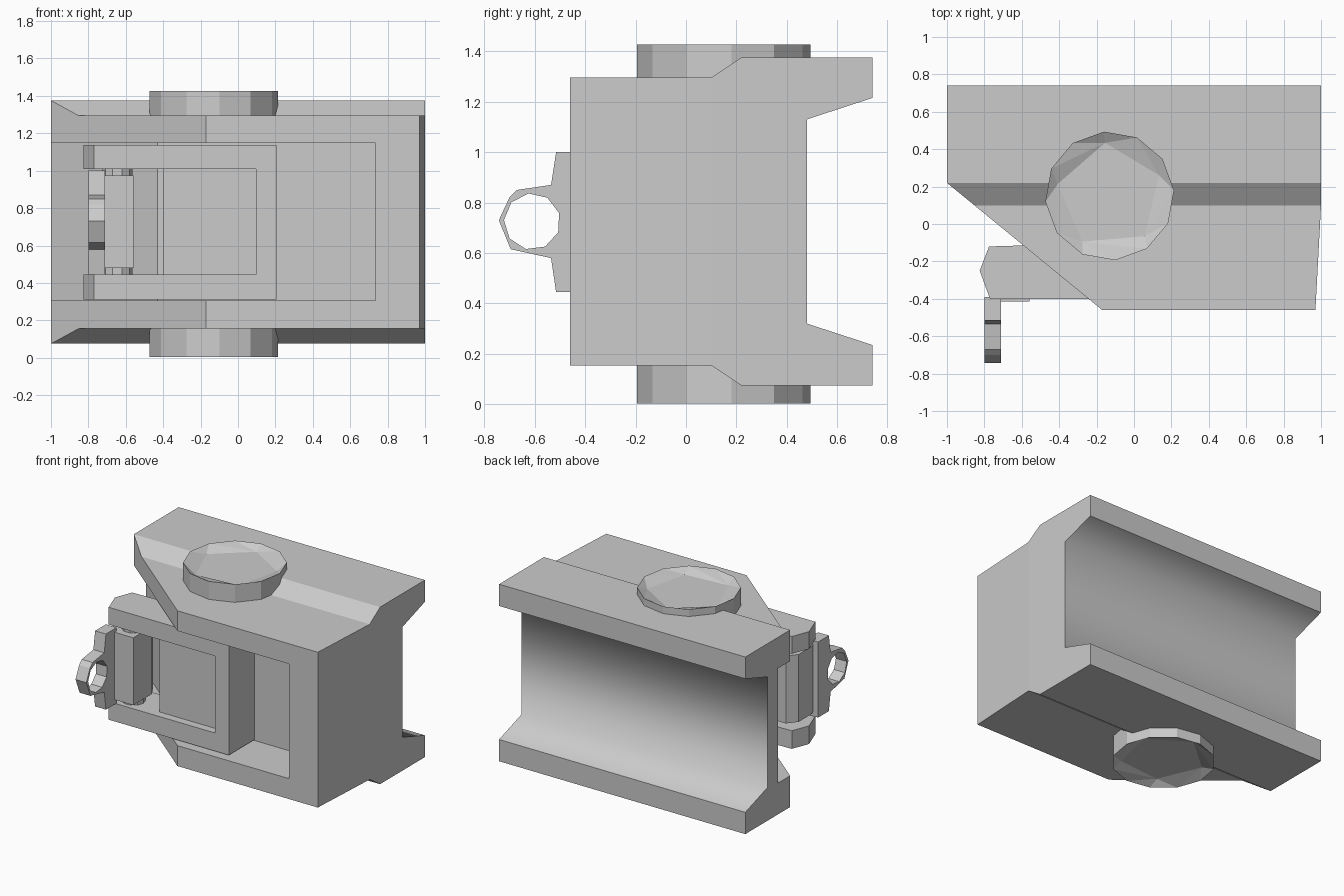
import bpy, bmesh, math
from mathutils import Vector

if "Cube" in bpy.data.objects:
    bpy.data.objects.remove(bpy.data.objects["Cube"])

MID_Z = 0.715


def to_object(name, bm):
    bmesh.ops.recalc_face_normals(bm, faces=bm.faces)
    me = bpy.data.meshes.new(name)
    bm.to_mesh(me)
    bm.free()
    ob = bpy.data.objects.new(name, me)
    bpy.context.collection.objects.link(ob)
    return ob


def prism_bm(pts, a, b, axis):
    """Extrude a 2D outline: axis 'z' uses (x, y) points, axis 'x' uses (y, z)."""
    bm = bmesh.new()
    place = (lambda p, t: (p[0], p[1], t)) if axis == 'z' else (lambda p, t: (t, p[0], p[1]))
    lo = [bm.verts.new(place(p, a)) for p in pts]
    hi = [bm.verts.new(place(p, b)) for p in pts]
    bm.faces.new(lo)
    bm.faces.new(hi)
    n = len(pts)
    for i in range(n):
        j = (i + 1) % n
        bm.faces.new((lo[i], lo[j], hi[j], hi[i]))
    bmesh.ops.recalc_face_normals(bm, faces=bm.faces)
    return bm


def prism(name, pts, a, b, axis='z'):
    return to_object(name, prism_bm(pts, a, b, axis))


def cut(ob, cutter):
    cutter.hide_render = True
    m = ob.modifiers.new("cut", 'BOOLEAN')
    m.operation = 'DIFFERENCE'
    m.solver = 'EXACT'
    m.object = cutter
    bpy.context.view_layer.objects.active = ob
    bpy.ops.object.modifier_apply(modifier=m.name)
    bpy.data.objects.remove(cutter, do_unlink=True)


def ngon(cx, cy, r, n, start=0.0):
    return [(cx + r * math.cos(start + math.tau * i / n),
             cy + r * math.sin(start + math.tau * i / n)) for i in range(n)]


# Housing: half profile mirrored top to bottom, extruded along x
half = [(-0.46, 1.295), (0.10, 1.295), (0.22, 1.375), (0.74, 1.375), (0.74, 1.215), (0.48, 1.13)]
profile = half + [(y, 2 * MID_Z + 0.02 - z) for y, z in reversed(half)]
bm = prism_bm(profile, -1, 1, 'x')
# Smooth shading inside the rear channel
for f in bm.faces:
    c = f.calc_center_median()
    if abs(f.normal.x) < 0.1 and 0.45 < c.y < 0.7 and 0.15 < c.z < 1.3:
        f.smooth = True
# Diagonal front-left cut and slightly tapered right end
for co, no in (((-1, 0.22, 0), (-0.68, -0.83, 0)), ((1, 0.10, 0), (0.56, -0.03, 0))):
    r = bmesh.ops.bisect_plane(bm, geom=bm.verts[:] + bm.edges[:] + bm.faces[:], dist=1e-5,
                               plane_co=Vector(co), plane_no=Vector(no), clear_outer=True)
    edges = [e for e in bm.edges if e.is_boundary]
    bmesh.ops.holes_fill(bm, edges=edges, sides=0)
housing = to_object("housing", bm)
# Front recess, open to the left and following the diagonal
recess = [(0.735, -0.7), (0.735, -0.10), (-0.43, -0.10), (-1.1, 0.44), (-1.3, 0.44), (-1.3, -0.7)]
cut(housing, prism("recess_cutter", recess, 0.305, 1.147))

# Slider fork arms
arm = [(-0.77, -0.40), (-0.825, -0.25), (-0.775, -0.12), (-0.43, -0.11), (0.205, -0.101), (0.205, -0.40)]
prism("slider_arm_lower", arm, 0.312, 0.445)
prism("slider_arm_upper", arm, 1.01, 1.137)
# Slider web with its shallow front pocket
web = [(-0.40, -0.34), (0.095, -0.34), (0.095, -0.40), (0.205, -0.40), (0.205, -0.101), (-0.40, -0.101)]
prism("slider_web", web, 0.445, 1.01)

# Hinge knuckle and pin
knuckle = [(-0.75, -0.415), (-0.56, -0.415), (-0.56, -0.20), (-0.60, -0.13),
           (-0.72, -0.13), (-0.775, -0.20), (-0.775, -0.35)]
prism("hinge_knuckle", knuckle, 0.48, 0.975)
prism("hinge_pin", ngon(-0.645, -0.29, 0.08, 10), 0.42, 1.03)

# Latch plate with ring
plate = [(-0.39, 0.445), (-0.39, 1.0), (-0.515, 1.0), (-0.535, 0.87), (-0.67, 0.85), (-0.70, 0.82),
         (-0.742, 0.73), (-0.695, 0.615), (-0.535, 0.58), (-0.515, 0.445)]
latch = prism("latch_ring_plate", plate, -0.80, -0.712, 'x')
cut(latch, prism("ring_hole_cutter", ngon(-0.61, 0.725, 0.112, 9, 0.3), -0.9, -0.6, 'x'))


# Pivot caps: twelve-sided discs with a shallow five-sided dish
def cap(name, sign):
    bm = bmesh.new()
    z = lambda h: MID_Z + sign * h
    rim_pts = ngon(-0.13, 0.15, 0.345, 12, math.radians(95))
    low = [bm.verts.new((x, y, z(0.55))) for x, y in rim_pts]
    rim = [bm.verts.new((x, y, z(0.712))) for x, y in rim_pts]
    dish = [bm.verts.new((x, y, z(0.675))) for x, y in ngon(-0.13, 0.15, 0.285, 5, math.radians(95))]
    near = [round(i * 5 / 12) for i in range(13)]
    bm.faces.new(low)
    bm.faces.new(dish)
    for i in range(12):
        j = (i + 1) % 12
        p, q = near[i] % 5, near[i + 1] % 5
        bm.faces.new((low[i], low[j], rim[j], rim[i]))
        bm.faces.new((rim[i], rim[j], dish[p]))
        if p != q:
            bm.faces.new((rim[j], dish[q], dish[p]))
    return to_object(name, bm)


cap("pivot_cap_top", 1)
cap("pivot_cap_bottom", -1)
